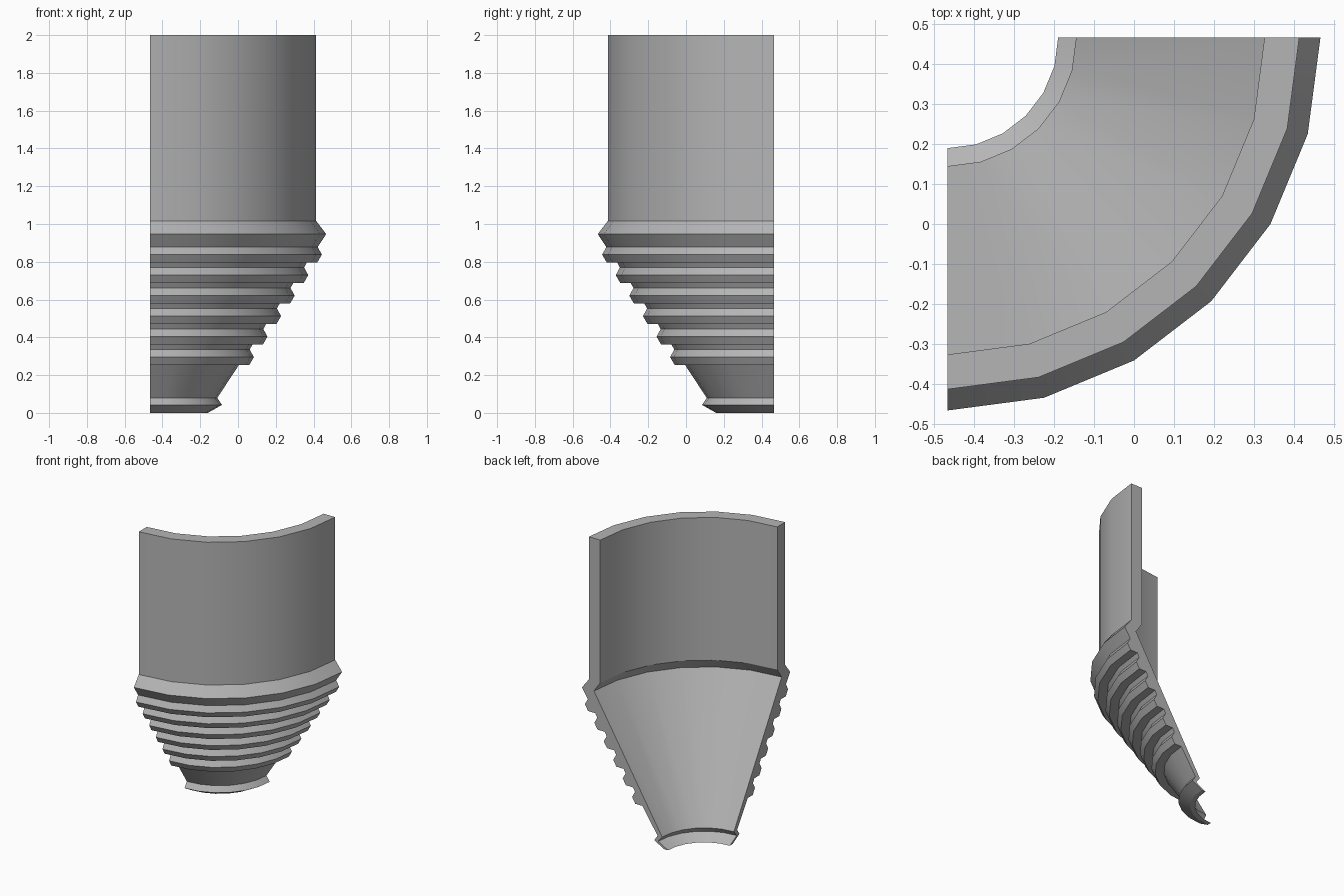
import bpy, bmesh, math

if "Cube" in bpy.data.objects:
    bpy.data.objects.remove(bpy.data.objects["Cube"])

AXIS = (-0.467, 0.467)   # revolve axis in plan
SEGMENTS = 6             # facets per quarter turn

# Outer profile (radius, height), top to bottom: wall and flared collar
profile = [(0.881, 2.0), (0.881, 1.016), (0.934, 0.947)]

# Six stepped ribs down the cone
ribs = 6
for i in range(ribs):
    tip, z = 0.911 - 0.072 * i, 0.838 - 0.1086 * i
    profile += [(tip - 0.022, z + 0.040), (tip, z), (tip - 0.024, z - 0.041)]
    step = tip - 0.079 if i < ribs - 1 else 0.472
    profile.append((step, z - 0.041))

# Lower lip, then the inner surface back up to the rim
profile += [(0.357, 0.079), (0.382, 0.042), (0.307, 0.0), (0.277, 0.0),
            (0.352, 0.042), (0.322, 0.079), (0.842, 0.947),
            (0.794, 1.016), (0.794, 2.0)]

# Revolve the closed profile through a quarter turn
bm = bmesh.new()
rings = []
for s in range(SEGMENTS + 1):
    a = -math.pi / 2 + math.pi / 2 * s / SEGMENTS
    rings.append([bm.verts.new((AXIS[0] + r * math.cos(a),
                                AXIS[1] + r * math.sin(a), z))
                  for r, z in profile])
n = len(profile)
for lower, upper in zip(rings, rings[1:]):
    for i in range(n):
        j = (i + 1) % n
        bm.faces.new((lower[i], lower[j], upper[j], upper[i]))

# Flat cut ends
bm.faces.new(rings[0])
bm.faces.new(rings[-1])
bmesh.ops.recalc_face_normals(bm, faces=bm.faces)

mesh = bpy.data.meshes.new("ribbed_quarter_shell")
bm.to_mesh(mesh)
bm.free()
shell = bpy.data.objects.new("ribbed_quarter_shell", mesh)
bpy.context.collection.objects.link(shell)
bpy.context.view_layer.objects.active = shell
shell.select_set(True)
bpy.ops.object.shade_smooth_by_angle(angle=math.radians(25))

# Dark grey finish
grey = bpy.data.materials.new("dark_grey")
grey.diffuse_color = (0.46, 0.46, 0.46, 1.0)
grey.use_nodes = True
grey.node_tree.nodes["Principled BSDF"].inputs["Base Color"].default_value = grey.diffuse_color
mesh.materials.append(grey)
